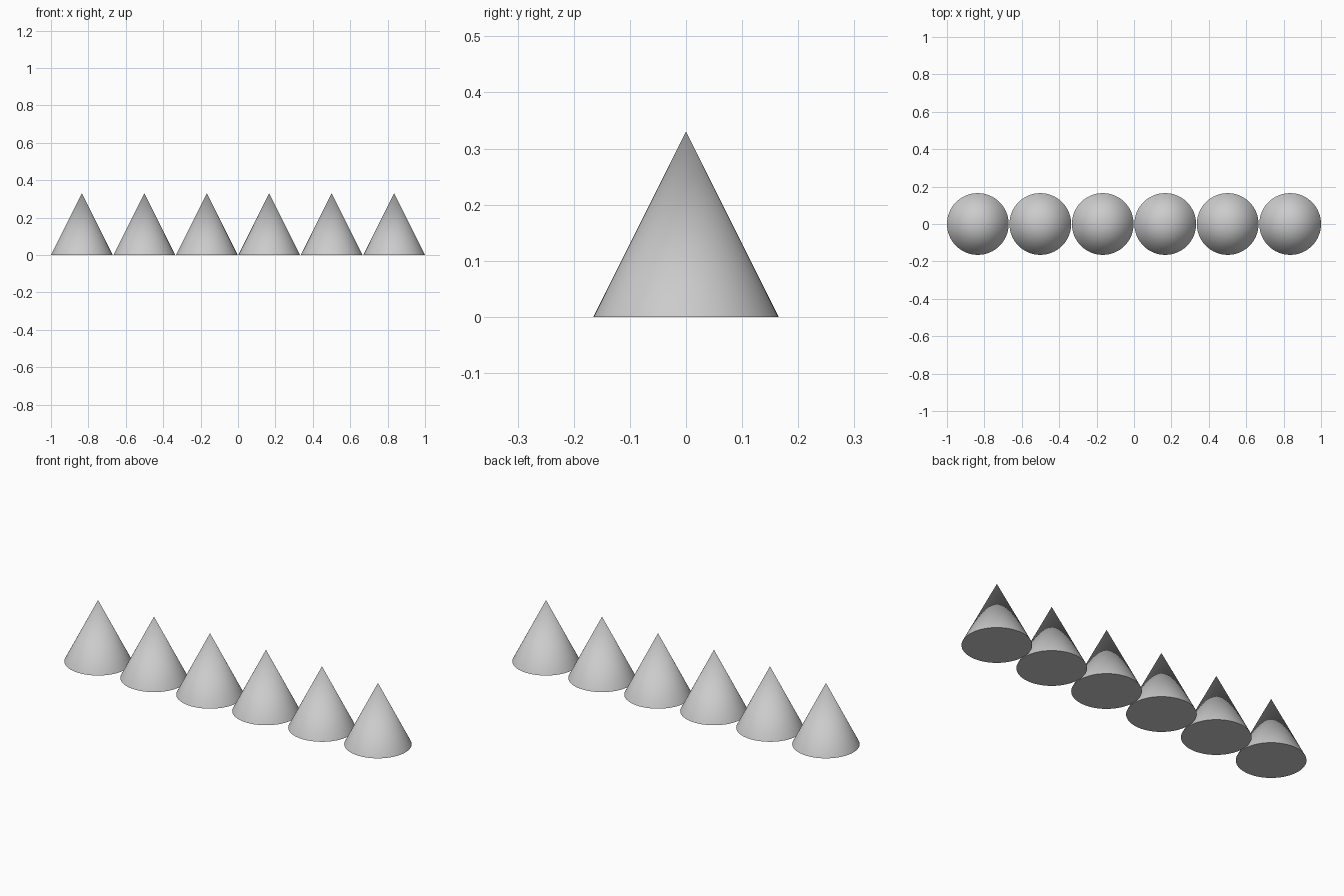
import bpy
import math

if "Cube" in bpy.data.objects:
    bpy.data.objects.remove(bpy.data.objects["Cube"])

COUNT, RADIUS, HEIGHT = 6, 0.165, 0.33
SPACING = (2.0 - 2 * RADIUS) / (COUNT - 1)

# Row of identical solid cones with smooth sides and a sharp base rim
for i in range(COUNT):
    x = (i - (COUNT - 1) / 2) * SPACING
    bpy.ops.mesh.primitive_cone_add(vertices=64, radius1=RADIUS, radius2=0,
                                    depth=HEIGHT, location=(x, 0, HEIGHT / 2))
    bpy.context.object.name = f"cone_{i + 1}"
    bpy.ops.object.shade_smooth_by_angle(angle=math.radians(40))
